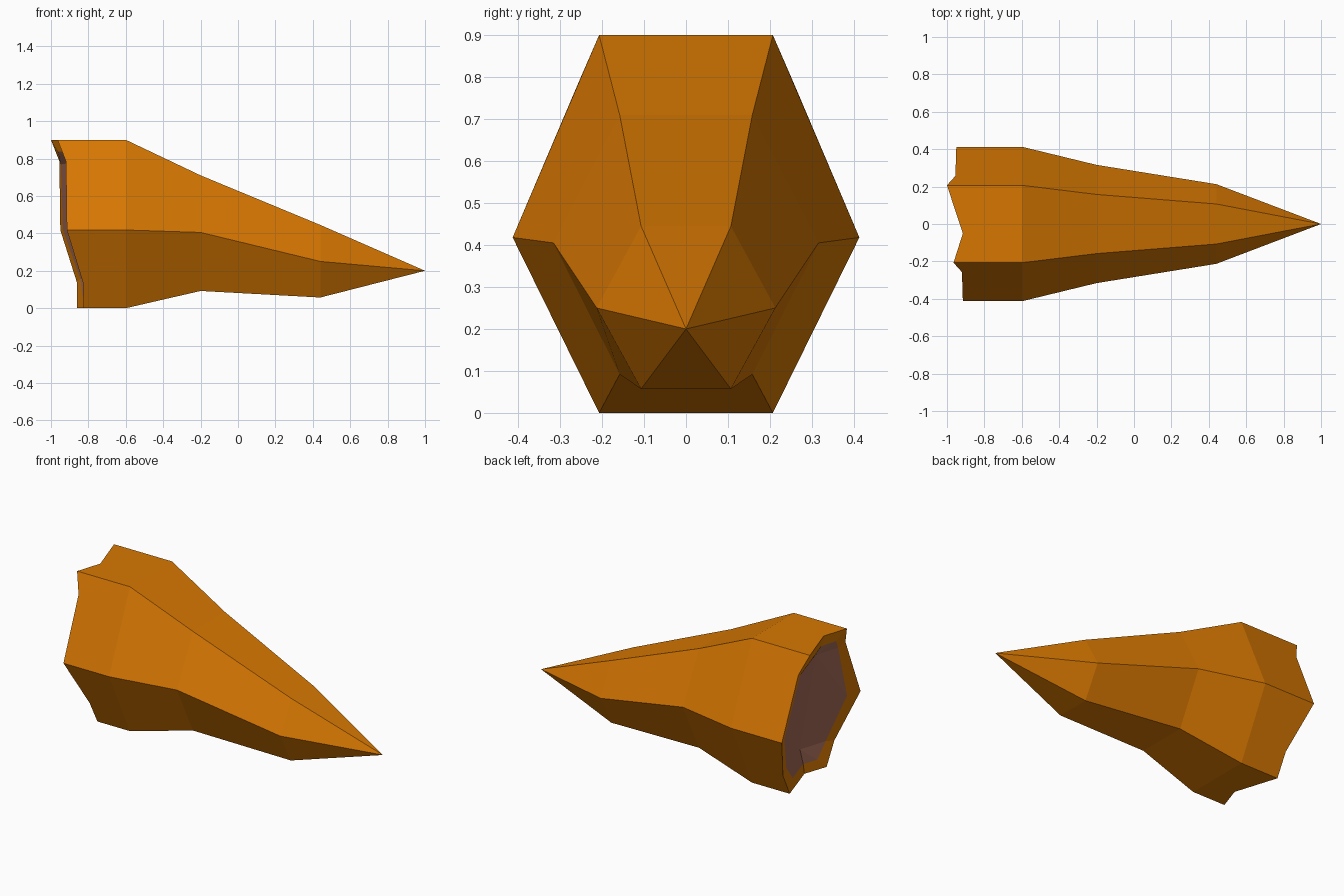
import bpy, bmesh
from mathutils import Vector

if "Cube" in bpy.data.objects:
    bpy.data.objects.remove(bpy.data.objects["Cube"])


def material(name, rgb):
    m = bpy.data.materials.new(name)
    m.diffuse_color = (*rgb, 1)
    m.use_nodes = True
    m.node_tree.nodes["Principled BSDF"].inputs["Base Color"].default_value = m.diffuse_color
    return m


bm = bmesh.new()


def face(verts, mat=0):
    f = bm.faces.new(verts)
    f.material_index = mat
    return f


# Hexagonal cross-sections: x, half top width, half middle width, z top/mid/bottom
sections = [
    (-0.60, 0.207, 0.413, 0.90, 0.418, 0.0),
    (-0.20, 0.158, 0.316, 0.71, 0.405, 0.092),
    (0.44, 0.107, 0.213, 0.445, 0.25, 0.057),
]
rings = []
for x, a, b, t, m, l in sections:
    pts = [(a, t), (b, m), (a, l), (-a, l), (-b, m), (-a, t)]
    rings.append([bm.verts.new((x, y, z)) for y, z in pts])
tip = bm.verts.new((1.0, 0, 0.2))

# Jagged broken rim: corners alternate with notches
rim_pts = [
    (-1.0, 0.207, 0.90), (-0.955, 0.257, 0.785), (-0.95, 0.413, 0.418),
    (-0.862, 0.276, 0.14), (-0.86, 0.207, 0.0), (-0.775, -0.06, 0.0),
    (-0.825, -0.207, 0.0), (-0.83, -0.276, 0.14), (-0.915, -0.413, 0.418),
    (-0.92, -0.257, 0.785), (-0.965, -0.207, 0.90), (-0.915, -0.05, 0.90),
]
# How far the dark core is inset from each rim point
inset = [0.3, 0.1, 0.1, 0.2, 0.3, 0.28, 0.35, 0.25, 0.25, 0.25, 0.35, 0.28]
rim = [bm.verts.new(p) for p in rim_pts]

# Outer shell
for i in range(6):
    j = (i + 1) % 6
    face([rim[2 * i], rim[2 * i + 1], rim[(2 * i + 2) % 12], rings[0][j], rings[0][i]])
    for r, s in zip(rings, rings[1:]):
        face([r[i], r[j], s[j], s[i]])
    face([rings[-1][i], rings[-1][j], tip])

# Sunken broken end: outer band, then a dark core folded along a vertical crease
crease_top = Vector((-0.876, -0.03, 0.78))
crease_low = Vector((-0.765, -0.03, 0.16))
inner = []
for p, t in zip(rim_pts, inset):
    p = Vector(p)
    k = min(max((p.z - 0.16) / 0.62, 0), 1)
    q = p.lerp(crease_low.lerp(crease_top, k), t)
    q.z = 0.45 + (p.z - 0.45) * (0.86 if abs(p.z - 0.45) > 0.4 else 0.95)
    inner.append(bm.verts.new(q))
for i in range(12):
    j = (i + 1) % 12
    face([rim[j], rim[i], inner[i], inner[j]])

ct, cl = bm.verts.new(crease_top), bm.verts.new(crease_low)
for i in range(12):
    hub = cl if 2 <= i < 8 else ct
    face([inner[(i + 1) % 12], inner[i], hub], 1)
face([inner[2], ct, cl], 1)
face([inner[8], cl, ct], 1)

bmesh.ops.recalc_face_normals(bm, faces=bm.faces)
mesh = bpy.data.meshes.new("horn_spike")
bm.to_mesh(mesh)
bm.free()
mesh.materials.append(material("orange horn", (0.68, 0.186, 0.0006)))
mesh.materials.append(material("brown core", (0.38, 0.15, 0.1)))
horn = bpy.data.objects.new("horn_spike", mesh)
bpy.context.collection.objects.link(horn)
